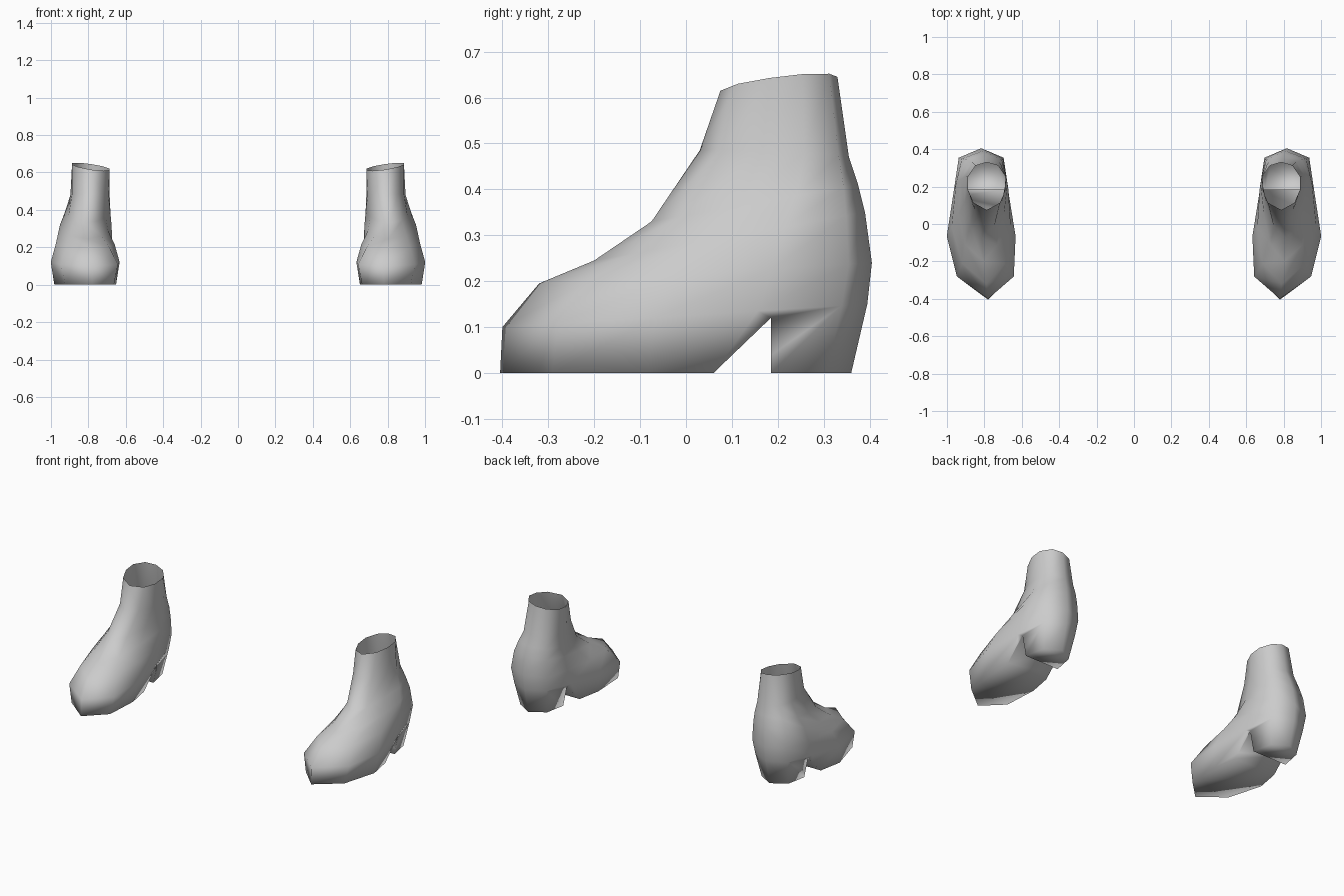
import bpy, bmesh
from mathutils import Vector

if "Cube" in bpy.data.objects:
    bpy.data.objects.remove(bpy.data.objects["Cube"])

grey = bpy.data.materials.new("light_grey")
grey.diffuse_color = (0.6, 0.6, 0.6, 1)
grey.use_nodes = True
grey.node_tree.nodes["Principled BSDF"].inputs["Base Color"].default_value = grey.diffuse_color

# Stations along each ring, from toe (0) to heel (1)
T = (0.15, 0.42, 0.70, 0.93)
# front (y, z), back (y, z), half widths at the stations, sideways rim tilt
RINGS = [
    ((-.405, .0), (.36, .0), (.13, .165, .125, .09), 0),
    ((-.40, .10), (.395, .15), (.152, .184, .148, .11), 0),
    ((-.32, .195), (.405, .24), (.115, .158, .145, .12), 0),
    ((-.20, .245), (.39, .35), (.085, .122, .138, .11), 0),
    ((-.075, .33), (.375, .41), (.065, .10, .122, .095), 0),
    ((.03, .485), (.355, .47), (.065, .097, .105, .075), .05),
    ((.075, .615), (.33, .645), (.07, .10, .10, .06), .15),
]


def centre_x(y, z):
    """Middle line of the foot, bending slightly from toe to heel and to the rim."""
    foot = .78 + .037 * min(1, max(0, (y + .40) / .3))
    k = min(1, max(0, (z - .3) / .2))
    return foot + (.787 - foot) * k


def ring_points(front, back, widths, tilt, side):
    f, b = Vector(front), Vector(back)
    stations = [(0, 0)] + list(zip(T, widths)) + [(1, 0)]
    stations += [(t, -w) for t, w in zip(reversed(T), reversed(widths))]
    pts = []
    for t, w in stations:
        y, z = f.lerp(b, t)
        pts.append((side * (centre_x(y, z) + w), y, z + tilt * w))
    return pts


def new_object(name, bm):
    bmesh.ops.recalc_face_normals(bm, faces=bm.faces)
    me = bpy.data.meshes.new(name)
    bm.to_mesh(me)
    bm.free()
    ob = bpy.data.objects.new(name, me)
    bpy.context.collection.objects.link(ob)
    return ob


# Wedge that opens the arch in front of the heel
bm = bmesh.new()
rows = [[bm.verts.new((x, y, z)) for y, z in ((.008, -.05), (.185, -.05), (.185, .12))]
        for x in (-1.5, 1.5)]
bm.faces.new(rows[0])
bm.faces.new(rows[1])
for i in range(3):
    j = (i + 1) % 3
    bm.faces.new((rows[0][i], rows[0][j], rows[1][j], rows[1][i]))
cutter = new_object("arch_cutter", bm)
cutter.hide_render = True
cutter.hide_set(True)


def make_boot(name, side):
    # Lofted closed body
    bm = bmesh.new()
    loops = [[bm.verts.new(p) for p in ring_points(*r, side)] for r in RINGS]
    n = len(loops[0])
    for lo, hi in zip(loops, loops[1:]):
        for i in range(n):
            j = (i + 1) % n
            bm.faces.new((lo[i], lo[j], hi[j], hi[i]))
    bm.faces.new(loops[0])
    bm.faces.new(loops[-1])
    ob = new_object(name, bm)

    # Cut the arch
    mod = ob.modifiers.new("arch", 'BOOLEAN')
    mod.operation = 'DIFFERENCE'
    mod.solver = 'EXACT'
    mod.object = cutter
    bpy.context.view_layer.update()
    dg = bpy.context.evaluated_depsgraph_get()
    me = bpy.data.meshes.new_from_object(ob.evaluated_get(dg))
    ob.modifiers.clear()
    ob.data = me

    # Open the top and smooth the surface
    bm = bmesh.new()
    bm.from_mesh(me)
    top = [f for f in bm.faces if f.calc_center_median().z > .6 and f.normal.z > .7]
    bmesh.ops.delete(bm, geom=top, context='FACES')
    for f in bm.faces:
        f.smooth = True
        f.material_index = 0
    bm.to_mesh(me)
    bm.free()
    me.materials.clear()
    me.materials.append(grey)


make_boot("left_boot", -1)
make_boot("right_boot", 1)
